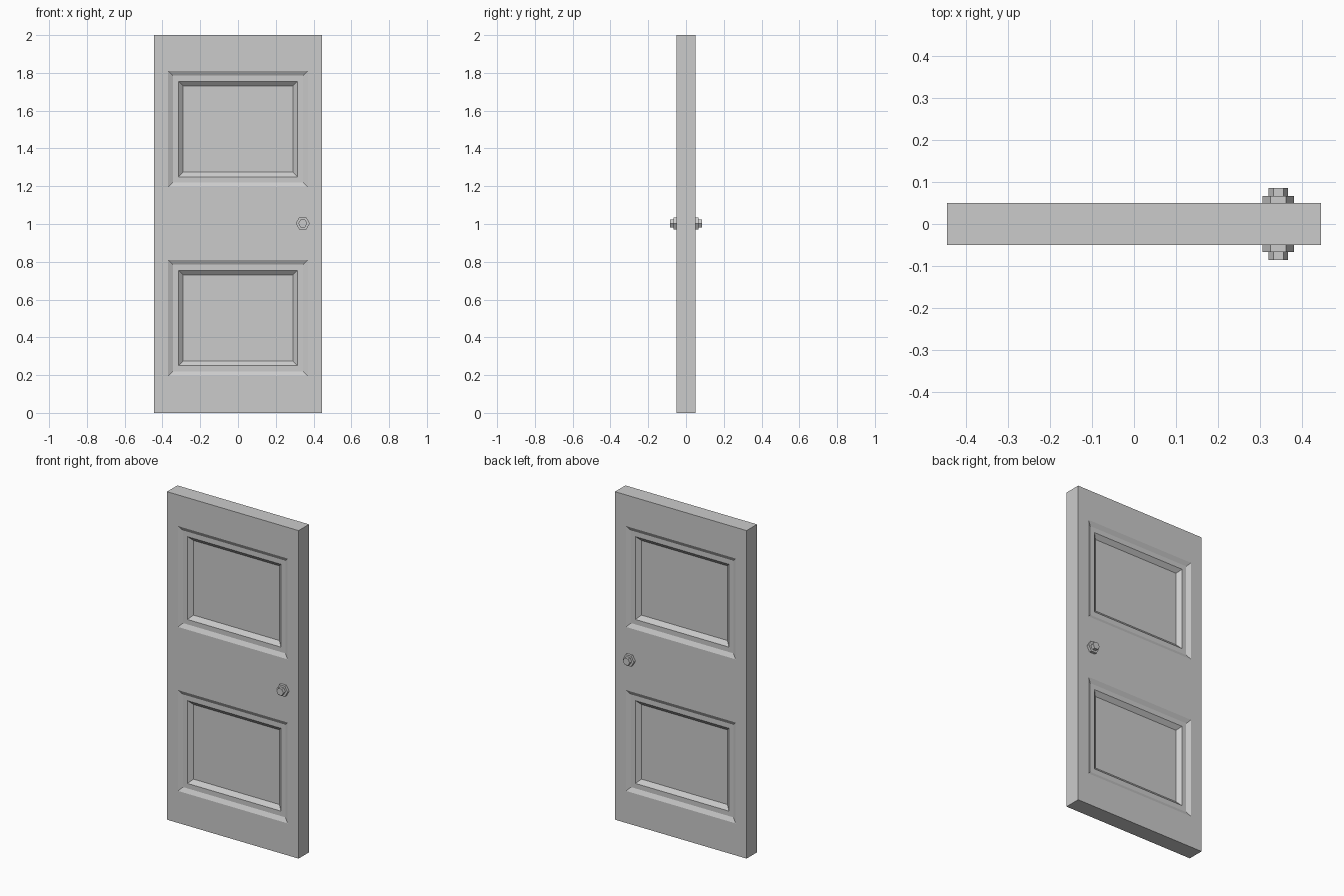
import bpy
import bmesh
from math import cos, sin, tau
from mathutils import Vector

cube = bpy.data.objects.get("Cube")
if cube:
    bpy.data.objects.remove(cube, do_unlink=True)

GREY = (0.6, 0.6, 0.6, 1)
grey = bpy.data.materials.new("light grey")
grey.use_nodes = True
grey.diffuse_color = GREY
grey.node_tree.nodes["Principled BSDF"].inputs["Base Color"].default_value = GREY

HALF_W, HALF_T, HEIGHT = 0.444, 0.05, 2.0
PANEL_X = 0.37
PANEL_ROWS = [(0.195, 0.81), (1.195, 1.81)]


def add_object(name, bm):
    mesh = bpy.data.meshes.new(name)
    bm.to_mesh(mesh)
    bm.free()
    mesh.materials.append(grey)
    obj = bpy.data.objects.new(name, mesh)
    bpy.context.collection.objects.link(obj)
    return obj


# Door slab, cut along the panel borders
bm = bmesh.new()
bmesh.ops.create_cube(bm, size=1)
for v in bm.verts:
    v.co = (v.co.x * 2 * HALF_W, v.co.y * 2 * HALF_T, (v.co.z + 0.5) * HEIGHT)
cuts = [(Vector((x, 0, 0)), (1, 0, 0)) for x in (-PANEL_X, PANEL_X)]
cuts += [(Vector((0, 0, z)), (0, 0, 1)) for row in PANEL_ROWS for z in row]
for point, normal in cuts:
    bmesh.ops.bisect_plane(bm, geom=bm.verts[:] + bm.edges[:] + bm.faces[:],
                           plane_co=point, plane_no=normal)

# Recessed panels on both sides: shallow bevel, flat border, steep bevel
bm.normal_update()
panels = [f for f in bm.faces
          if abs(f.normal.y) > 0.9 and abs(f.calc_center_median().x) < 0.1
          and any(lo < f.calc_center_median().z < hi for lo, hi in PANEL_ROWS)]
for width, depth in [(0.025, 0.0135), (0.03, 0), (0.025, 0.022)]:
    bmesh.ops.inset_individual(bm, faces=panels, thickness=width, depth=-depth,
                               use_even_offset=True)
    bm.normal_update()
add_object("door_slab", bm)


# Hexagonal handle pieces
def hex_prism(name, radius, y_start, y_end):
    bm = bmesh.new()
    ring = [bm.verts.new((0.343 + radius * cos(tau * i / 6), y_start,
                          1.003 + radius * sin(tau * i / 6))) for i in range(6)]
    face = bm.faces.new(ring)
    ext = bmesh.ops.extrude_face_region(bm, geom=[face], use_keep_orig=True)
    moved = [g for g in ext["geom"] if isinstance(g, bmesh.types.BMVert)]
    bmesh.ops.translate(bm, verts=moved, vec=(0, y_end - y_start, 0))
    bmesh.ops.recalc_face_normals(bm, faces=bm.faces[:])
    return add_object(name, bm)


for side, s in (("front", -1), ("back", 1)):
    hex_prism(side + "_handle_plate", 0.0375, s * 0.049, s * 0.066)
    hex_prism(side + "_handle_knob", 0.0235, s * 0.065, s * 0.086)
